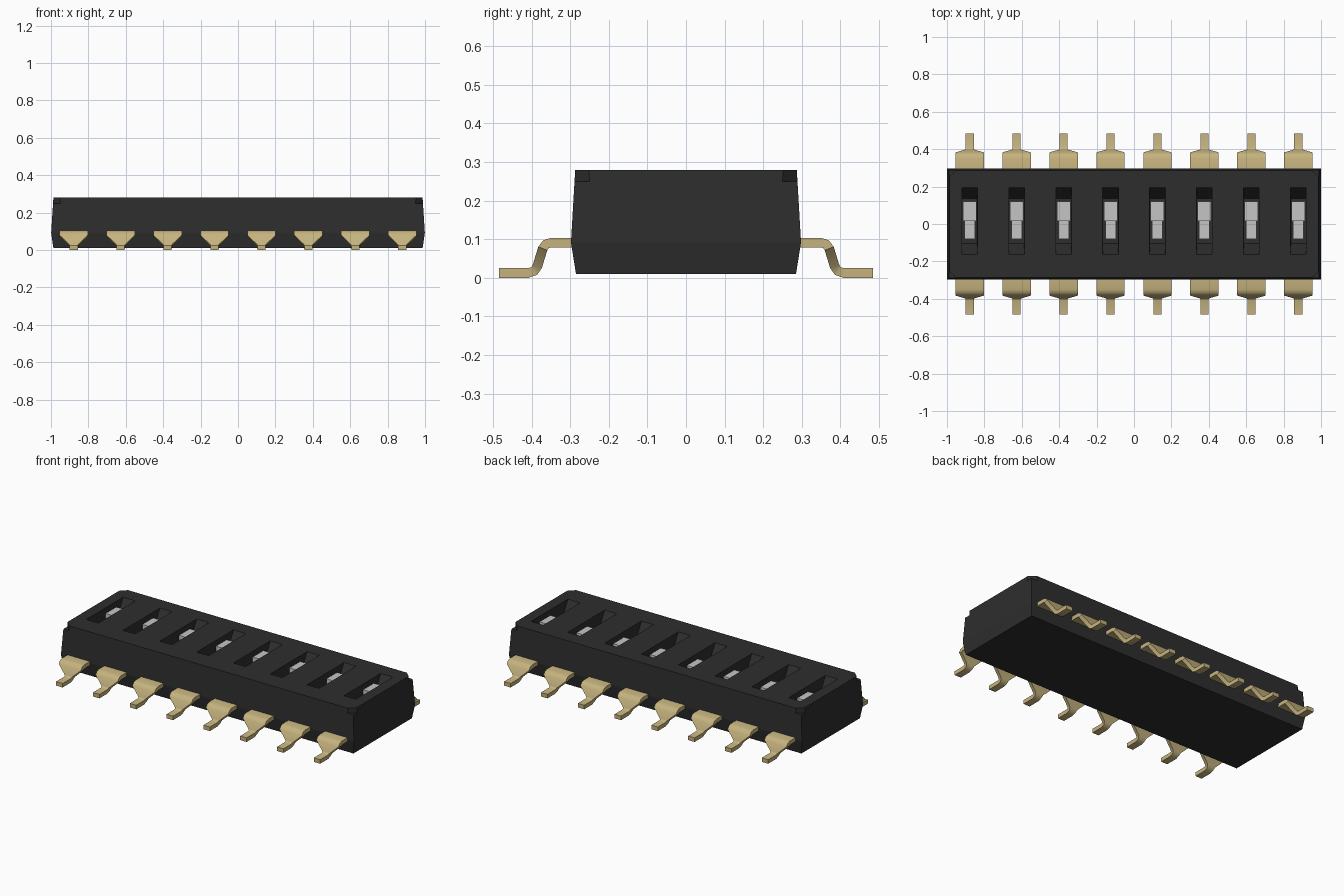
import bpy, bmesh
from mathutils import Vector

default = bpy.data.objects.get("Cube")
if default:
    bpy.data.objects.remove(default, do_unlink=True)

POSITIONS = [(i - 3.5) * 0.251 for i in range(8)]


def material(name, color):
    mat = bpy.data.materials.new(name)
    mat.use_nodes = True
    mat.diffuse_color = (*color, 1)
    bsdf = next(n for n in mat.node_tree.nodes if n.type == 'BSDF_PRINCIPLED')
    bsdf.inputs["Base Color"].default_value = (*color, 1)
    bsdf.inputs["Roughness"].default_value = 0.6
    return mat


BLACK = material("black plastic", (0.027, 0.027, 0.027))
GOLD = material("pale gold", (0.56, 0.45, 0.21))
GREY = material("light grey plastic", (0.56, 0.56, 0.56))


def loft(bm, rings):
    """Skin a list of equal-sized point rings and cap both ends."""
    loops = [[bm.verts.new(p) for p in ring] for ring in rings]
    n = len(loops[0])
    for a, b in zip(loops, loops[1:]):
        for i in range(n):
            j = (i + 1) % n
            bm.faces.new((a[i], a[j], b[j], b[i]))
    bm.faces.new(loops[0])
    bm.faces.new(loops[-1])


def rect(hx, y0, y1, z, x=0):
    return [(x - hx, y0, z), (x + hx, y0, z), (x + hx, y1, z), (x - hx, y1, z)]


def finish(bm, name, mat):
    bmesh.ops.recalc_face_normals(bm, faces=bm.faces)
    mesh = bpy.data.meshes.new(name)
    bm.to_mesh(mesh)
    bm.free()
    mesh.materials.append(mat)
    obj = bpy.data.objects.new(name, mesh)
    bpy.context.collection.objects.link(obj)
    return obj


def activate(obj):
    bpy.ops.object.select_all(action='DESELECT')
    obj.select_set(True)
    bpy.context.view_layer.objects.active = obj


# Housing with drafted sides
bm = bmesh.new()
loft(bm, [rect(hx, -hy, hy, z) for hx, hy, z in
          ((0.987, 0.285, 0.01), (0.999, 0.298, 0.092), (0.987, 0.287, 0.28))])
housing = finish(bm, "housing", BLACK)

# Cutters: sloped switch slots and clipped top corners
bm = bmesh.new()
for x in POSITIONS:
    top, low = 0.30, 0.18
    loft(bm, [rect(0.04, -0.105, 0.137, low, x), rect(0.042, -0.175, 0.207, top, x)])
for sx in (-1, 1):
    for sy in (-1, 1):
        loft(bm, [[(sx * 0.937, sy * 0.32, z), (sx * 1.05, sy * 0.32, z),
                   (sx * 1.05, sy * 0.24, z), (sx * 0.999, sy * 0.24, z),
                   (sx * 0.94, sy * 0.298, z)] for z in (0.25, 0.32)])
cutter = finish(bm, "housing_cutter", BLACK)
cutter.hide_render = True
cut = housing.modifiers.new("slots", 'BOOLEAN')
cut.operation = 'DIFFERENCE'
cut.solver = 'EXACT'
cut.object = cutter
activate(housing)
bpy.ops.object.modifier_apply(modifier=cut.name)
bpy.data.objects.remove(cutter, do_unlink=True)

# Slider: wide raised knob with a narrower low step in front
for i, x in enumerate(POSITIONS):
    bm = bmesh.new()
    loft(bm, [rect(0.036, 0.015, 0.12, z, x) for z in (0.178, 0.25)])
    loft(bm, [rect(0.028, -0.08, 0.015, z, x) for z in (0.178, 0.225)])
    finish(bm, f"slider_{i + 1}", GREY)

# Gull-wing pins: centre line (y, z) and half width
PIN_PATH = [(0.28, 0.091, 0.076), (0.35, 0.091, 0.076), (0.363, 0.087, 0.076),
            (0.371, 0.076, 0.076), (0.385, 0.03, 0.028), (0.393, 0.018, 0.022),
            (0.408, 0.0125, 0.022), (0.485, 0.0125, 0.022)]
THICK = 0.0125


def pin(name, x, side):
    bm = bmesh.new()
    points = [Vector((y, z)) for y, z, w in PIN_PATH]
    rings = []
    for i, (y, z, w) in enumerate(PIN_PATH):
        ahead, behind = points[min(i + 1, len(points) - 1)], points[max(i - 1, 0)]
        if i in (1, len(points) - 2):
            normal = Vector((0, 1))
        else:
            t = (ahead - behind).normalized()
            normal = Vector((-t.y, t.x))
        hi, lo = points[i] + normal * THICK, points[i] - normal * THICK
        rings.append([(x - w, side * hi.x, hi.y), (x + w, side * hi.x, hi.y),
                      (x + w, side * lo.x, lo.y), (x - w, side * lo.x, lo.y)])
    loft(bm, rings)
    obj = finish(bm, name, GOLD)
    activate(obj)
    bpy.ops.object.shade_smooth_by_angle(angle=0.75)


for i, x in enumerate(POSITIONS):
    pin(f"front_pin_{i + 1}", x, -1)
    pin(f"back_pin_{i + 1}", x, 1)
